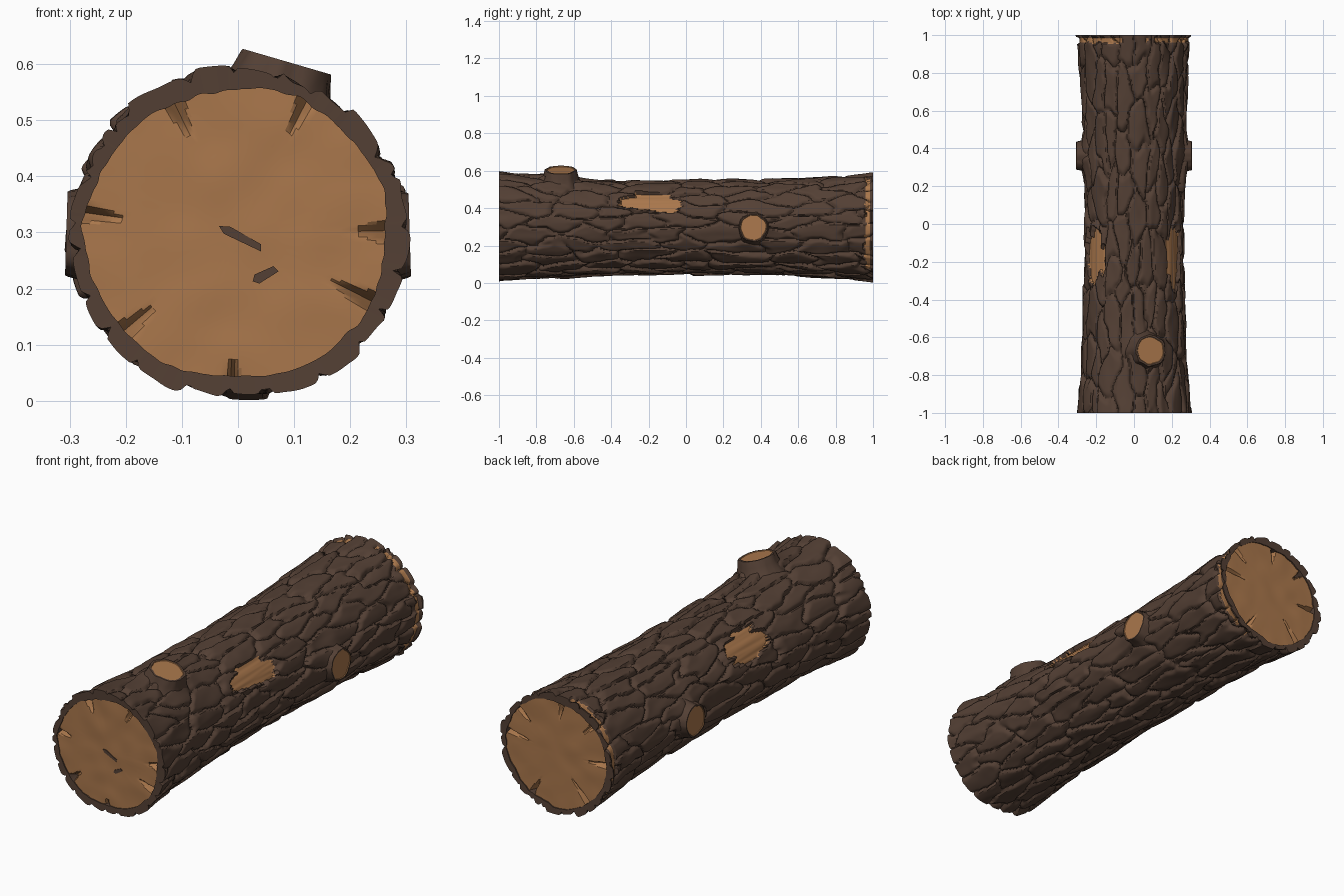
import bpy, bmesh, math, random
from mathutils import Vector, noise

if "Cube" in bpy.data.objects:
    bpy.data.objects.remove(bpy.data.objects["Cube"])

random.seed(4)
CZ, SX = 0.297, 1.045          # log axis height, slight sideways widening
NA, NY = 260, 250              # grid around / along the log
ROWS, LEN = 23, 0.25           # bark plates around, plate length
TAU = 2 * math.pi


def material(name, rgb):
    m = bpy.data.materials.new(name)
    m.diffuse_color = (*rgb, 1)
    m.use_nodes = True
    m.node_tree.nodes["Principled BSDF"].inputs["Base Color"].default_value = m.diffuse_color
    return m


BARK = material("dark bark", (0.088, 0.051, 0.035))
WOOD = material("cut wood", (0.40, 0.185, 0.072))


def n3(x, y, z=0.0):
    return noise.noise(Vector((x, y, z)))


def around(a, y, f, fy, seed=0.0):
    """Noise that wraps round the log."""
    return n3(math.cos(a) * f + seed, math.sin(a) * f, y * fy + seed)


def finish(bm, name, angle=40):
    bmesh.ops.recalc_face_normals(bm, faces=bm.faces[:])
    me = bpy.data.meshes.new(name)
    bm.to_mesh(me)
    bm.free()
    me.materials.append(BARK)
    me.materials.append(WOOD)
    me.shade_smooth()
    me.set_sharp_from_angle(angle=math.radians(angle))
    ob = bpy.data.objects.new(name, me)
    bpy.context.collection.objects.link(ob)
    return ob


# Bark plates: stretched, staggered cells
offset = [random.random() for _ in range(ROWS)]
cells = {}


def cell(i, j):
    k = (i % ROWS, j)
    if k not in cells:
        cells[k] = (random.uniform(-.3, .3), random.uniform(-.38, .38),
                    random.uniform(-.006, .004), random.uniform(-.007, .007))
    return cells[k]


def bark_height(a, y):
    u = a / TAU * ROWS + 0.45 * around(a, y, 2.5, 5) + 0.2 * around(a, y, 7, 14, 9)
    v = y / LEN + 0.35 * around(a, y, 4, 3, 5)
    near = []
    for i in range(math.floor(u) - 1, math.floor(u) + 3):
        vo = v + offset[i % ROWS]
        for j in range(math.floor(vo) - 1, math.floor(vo) + 2):
            c = cell(i, j)
            du, dv = u - (i + .5 + c[0]), vo - (j + .5 + c[1])
            near.append((math.hypot(du, dv * 1.15), c[2], c[3] * dv * 1.5 + 0.006 * du))
    near.sort()
    f1, lift, tilt = near[0]
    e = min(1, (near[1][0] - f1) / 0.3)
    plate = e * (2 - e)
    return -0.017 * (1 - plate) + lift + tilt + 0.004 * around(a, y, 6, 8, 3)


# Knots: centre of the cut, direction, cut radius, wood radius
KNOTS = [("top_knot", Vector((0.088, -0.67, 0.604)), Vector((0.28, 0, 0.96)), 0.084, 0.072),
         ("right_knot", Vector((0.306, 0.36, 0.297)), Vector((1, 0, 0.03)), 0.075, 0.067),
         ("left_knot", Vector((-0.306, 0.36, 0.297)), Vector((-1, 0, 0.03)), 0.075, 0.067)]


def surface(a, y):
    """Radius of the log and whether bare wood shows there."""
    base = 0.252 + 0.041 * abs(y) ** 2.5 + 0.006 * around(a, y, 1.2, 1.5, 2)
    h, wood = bark_height(a, y), False
    # bare patches on both upper flanks
    for ac in (math.radians(34), math.radians(146)):
        p = math.hypot((y + 0.18) / 0.155, (a - ac) / 0.27)
        if p + 0.55 * around(a, y, 9, 7, 1) + 0.2 * around(a, y, 30, 12, 6) < 0.95:
            h, wood = -0.02 + 0.003 * around(a, y, 15, 3), True
    # stripped band by the back end
    s = math.sin(a) + 0.25 * around(a, 0, 5, 0, 8)
    if 0.957 + 0.012 * around(a, 0, 8, 0, 4) < y < 0.991 and -0.8 < s < 0.93:
        h, wood = min(h, -0.008) - 0.004, True
    # swelling round the knots
    for _, c, d, r, _ in KNOTS:
        ka = math.atan2(d.z, d.x) % TAU
        da = abs(a - ka)
        da = min(da, TAU - da)
        q = math.hypot(y - c.y, da * 0.27) / (r * 1.5)
        h += 0.026 * math.exp(-q * q * 1.6)
    return base + h, wood


def point(a, r, y):
    return (SX * r * math.cos(a), y, CZ + r * math.sin(a))


def inner(a, side):
    return 0.258 + 0.012 * around(a, side, 2.5, 1, 7) + 0.005 * around(a, side, 9, 1, 2)


# Log bark, with rims turned in at both ends
bm = bmesh.new()
angles = [TAU * i / NA for i in range(NA)]
rings, flags = [], []


def ring(rs, ys):
    rings.append([bm.verts.new(point(a, r, y)) for a, r, y in zip(angles, rs, ys)])


def rim(side, order):
    for k in order:
        ring([inner(a, side) for a in angles], [side * k] * NA)
        flags.append([False] * NA)


rim(-1, (0.95, 0.999))
for k in range(NY + 1):
    y = -1 + 2 * k / NY
    vals = [surface(a, y) for a in angles]
    ring([v[0] for v in vals], [y] * NA)
    flags.append([v[1] for v in vals])
rim(1, (0.999, 0.95))
for k in range(len(rings) - 1):
    for i in range(NA):
        j = (i + 1) % NA
        f = bm.faces.new((rings[k][i], rings[k][j], rings[k + 1][j], rings[k + 1][i]))
        f.material_index = int(flags[k][i] and flags[k + 1][j])
finish(bm, "log_bark", 45)


# Sawn ends with radial cracks: (angle in degrees, reach, half width)
def sawn_end(name, side, cracks):
    bm = bmesh.new()
    steps = [0.04] + [k / 16 for k in range(2, 17)]
    grid = []
    for t in steps:
        row = []
        for a in angles:
            depth = 0.006 + 0.003 * n3(3 * t * math.cos(a), 3 * t * math.sin(a), side)
            for deg, reach, w in cracks:
                d = abs((a - math.radians(deg) + math.pi) % TAU - math.pi)
                ramp = max(0, (t - 1 + reach) / reach)
                depth += 0.06 * ramp * max(0, 1 - d / (w * (0.4 + 0.6 * ramp)))
            row.append(bm.verts.new(point(a, t * (inner(a, side) + 0.002), side * (1 - depth))))
        grid.append(row)
    bm.faces.new(grid[0])
    for p, q in zip(grid, grid[1:]):
        for i in range(NA):
            j = (i + 1) % NA
            bm.faces.new((p[i], p[j], q[j], q[i]))
    for f in bm.faces:
        f.material_index = 1
    bmesh.ops.recalc_face_normals(bm, faces=bm.faces[:])
    if sum(f.normal.y * f.calc_area() for f in bm.faces) * side < 0:
        bmesh.ops.reverse_faces(bm, faces=bm.faces[:])
    me = bpy.data.meshes.new(name)
    bm.to_mesh(me)
    bm.free()
    me.materials.append(BARK)
    me.materials.append(WOOD)
    me.shade_smooth()
    me.set_sharp_from_angle(angle=math.radians(30))
    bpy.context.collection.objects.link(bpy.data.objects.new(name, me))


sawn_end("front_cut", -1, [(115, .25, .07), (64, .25, .06), (1, .2, .08), (172, .25, .06),
                           (332, .3, .07), (222, .25, .07), (268, .12, .04)])
sawn_end("back_cut", 1, [(95, .3, .05), (40, .3, .05), (10, .45, .05), (178, .4, .06),
                         (232, .5, .06), (135, .25, .05), (300, .35, .05)])

# Dark splits in the middle of the front cut
for n, (x, z, l, w, tilt) in enumerate([(0.005, 0.292, 0.043, 0.009, -24), (0.047, 0.225, 0.024, 0.010, 35)]):
    bm = bmesh.new()
    c, s = math.cos(math.radians(tilt)), math.sin(math.radians(tilt))
    shape = [(-l, .2 * w), (-.7 * l, -.8 * w), (l, -w), (.9 * l, .3 * w), (-.6 * l, w)]
    pts = [(x + p * c - q * s, z + p * s + q * c) for p, q in shape]
    lo = [bm.verts.new((p, -0.997, q)) for p, q in pts]
    hi = [bm.verts.new((p, -0.989, q)) for p, q in pts]
    bm.faces.new(lo)
    bm.faces.new(hi[::-1])
    for i in range(5):
        j = (i + 1) % 5
        bm.faces.new((lo[i], lo[j], hi[j], hi[i]))
    finish(bm, f"front_split_{n + 1}")

# Sawn branch stubs: flared bark collar and wood cut
for name, c, d, r, wood_r in KNOTS:
    bm = bmesh.new()
    d = d.normalized()
    e1 = Vector((0, 1, 0))
    e2 = d.cross(e1)
    N = 48
    profile = [(r * 1.55, -0.11), (r * 1.2, -0.06), (r * 1.06, -0.03), (r, -0.006),
               (r * .97, 0), (wood_r, 0), (wood_r * .97, -0.003)]
    loops = []
    for k, (pr, ph) in enumerate(profile):
        loop = []
        for i in range(N):
            a = TAU * i / N
            rr = pr * (1 + 0.09 * n3(2 * math.cos(a), 2 * math.sin(a), c.x * 9)
                       + (0.05 * n3(6 * math.cos(a), 6 * math.sin(a), ph * 20) if k < 5 else 0))
            loop.append(bm.verts.new(c + d * ph + (e1 * math.cos(a) + e2 * math.sin(a)) * rr))
        loops.append(loop)
    for k in range(len(loops) - 1):
        for i in range(N):
            j = (i + 1) % N
            f = bm.faces.new((loops[k][i], loops[k][j], loops[k + 1][j], loops[k + 1][i]))
            f.material_index = int(k == len(loops) - 2)
    bm.faces.new(loops[-1]).material_index = 1
    bm.faces.new(loops[0][::-1])
    finish(bm, name, 35)
